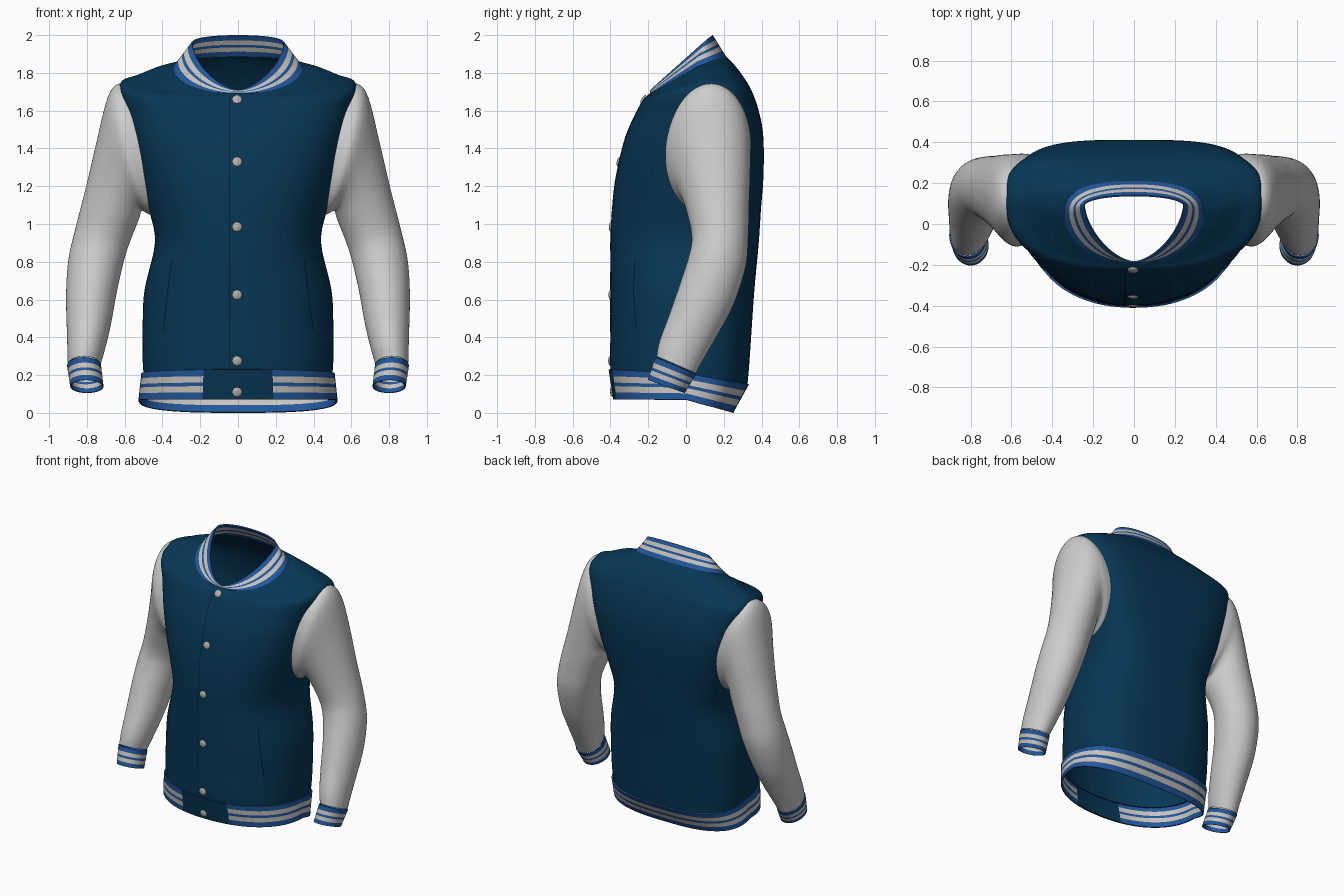
import bpy, bmesh, math
from mathutils import Vector
from mathutils.bvhtree import BVHTree

cube = bpy.data.objects.get("Cube")
if cube:
    bpy.data.objects.remove(cube, do_unlink=True)


def material(name, rgb):
    m = bpy.data.materials.new(name)
    m.use_nodes = True
    m.diffuse_color = (*rgb, 1)
    bsdf = next(n for n in m.node_tree.nodes if n.type == "BSDF_PRINCIPLED")
    bsdf.inputs["Base Color"].default_value = (*rgb, 1)
    return m


NAVY = material("navy wool", (.002, .037, .09))
PALE = material("pale grey sleeve", (.61, .61, .61))
KNIT = material("light grey knit", (.57, .55, .52))
BLUE = material("bright blue knit", (.016, .095, .33))
DARK = material("dark seam", (.001, .012, .03))
METAL = material("button metal", (.45, .43, .41))
STRIPES = [0, .24, .45, .57, .78, 1]
SEGMENTS = 96


def finish(bm, name, mats, thickness=0, mirror=False):
    mesh = bpy.data.meshes.new(name)
    bm.to_mesh(mesh)
    bm.free()
    for m in mats:
        mesh.materials.append(m)
    mesh.shade_smooth()
    ob = bpy.data.objects.new(name, mesh)
    bpy.context.collection.objects.link(ob)
    if mirror:
        ob.modifiers.new("mirror", "MIRROR").use_mirror_merge = False
    if thickness:
        solid = ob.modifiers.new("cloth thickness", "SOLIDIFY")
        solid.thickness = thickness
        solid.offset = -1
        split = ob.modifiers.new("crisp rims", "EDGE_SPLIT")
        split.split_angle = math.radians(50)
    return ob


def smooth_rows(rows, steps):
    """Catmull-Rom interpolation through a list of section parameters."""
    out = []
    for i in range(len(rows) - 1):
        a, b, c, d = (rows[min(max(i + k, 0), len(rows) - 1)] for k in (-1, 0, 1, 2))
        for s in range(steps):
            t = s / steps
            out.append([q + t / 2 * (r - p + t * (2 * p - 5 * q + 4 * r - w
                        + t * (3 * (q - r) + w - p)))
                        for p, q, r, w in zip(a, b, c, d)])
    return out + [rows[-1]]


def blend(a, b, fractions):
    return [[p + (q - p) * f for p, q in zip(a, b)] for f in fractions]


def torso_point(row, t):
    # half width, widest y, front y, back y, front z, side z, back z, squareness
    hw, ys, yf, yb, zf, zs, zb, n = row
    front = math.sin(t) < 0
    n = n if front else max(2.2, 2 * n - 1.6)
    c, s = math.cos(t), abs(math.sin(t)) ** (2 / n)
    x = math.copysign(hw * abs(c) ** (2 / n), c)
    ye, ze = (yf, zf) if front else (yb, zb)
    return Vector((x, ys + (ye - ys) * s, zs + (ze - zs) * s))


def sleeve_point(row, t):
    # centre, outward half axis (x, z), forward half axis (y, z)
    cx, cy, cz, ux, uz, vy, vz = row
    c, s = math.cos(t), math.sin(t)
    return Vector((cx + ux * c, cy + vy * s, cz + uz * c + vz * s))


def loft(rows, point, paint=lambda row, centre: 0):
    bm = bmesh.new()
    rings = [[bm.verts.new(point(r, 2 * math.pi * j / SEGMENTS)) for j in range(SEGMENTS)]
             for r in rows]
    for i, (low, high) in enumerate(zip(rings, rings[1:])):
        for j in range(SEGMENTS):
            k = (j + 1) % SEGMENTS
            f = bm.faces.new((low[j], low[k], high[k], high[j]))
            f.material_index = paint(i, f.calc_center_median())
    bm.normal_update()
    return bm


def level(z, hw, yf, yb, ys=.05, n=2.4):
    return (hw, ys, yf, yb, z, z, z, n)


# Torso, from the waistband to the neckline
hem_top = (.512, 0, -.41, .333, .23, .21, .15, 2.2)
hem_bottom = (.527, 0, -.385, .25, .07, .07, 0, 2.2)
neck = (.34, .05, -.19, .21, 1.69, 1.83, 1.89, 2.1)
torso = [
    (.5, 0, -.4, .325, .225, .205, .145, 2.2),
    (.505, .01, -.402, .335, .3, .29, .26, 2.2),
    level(.45, .505, -.4, .348, .02, 2.2),
    level(.65, .495, -.4, .362, .03, 2.2),
    level(.9, .44, -.4, .385, .05, 2.3),
    level(1.08, .472, -.392, .397, .08),
    level(1.25, .515, -.372, .41, .1, 2.55),
    level(1.45, .562, -.325, .41, .12, 2.7),
    level(1.58, .594, -.27, .39, .12, 2.7),
    (.625, .12, -.225, .35, 1.66, 1.742, 1.7, 2.6),
    (.53, .11, -.205, .3, 1.68, 1.79, 1.785, 2.3),
    (.42, .08, -.195, .245, 1.688, 1.828, 1.855, 2.1),
    neck,
]
body_bm = loft(smooth_rows(torso, 5), torso_point)
surface = BVHTree.FromBMesh(body_bm)
finish(body_bm, "torso", [NAVY], .008)

# Striped waistband with a plain front tab
def hem_paint(row, centre):
    return 2 if abs(centre.x) < .185 and centre.y < 0 else row % 2

hem_bm = loft(blend(hem_bottom, hem_top, STRIPES), torso_point, hem_paint)
hem_surface = BVHTree.FromBMesh(hem_bm)
finish(hem_bm, "waistband", [BLUE, KNIT, NAVY], .01)

# Striped collar, tapering to the front
collar_top = (.245, .09, -.19, .142, 1.71, 1.96, 2, 1.6)
finish(loft(blend(neck, collar_top, STRIPES), torso_point, lambda row, c: row % 2),
       "collar", [BLUE, KNIT], .008)

# Sleeves, from inside the armhole to the wrist
cuff_top = (.815, -.055, .25, .09, 0, -.108, .045)
cuff_end = (.8, -.105, .14, .088, 0, -.098, .035)
sleeve = [
    (.47, .12, 1.39, .08, .325, -.214, -.02),
    (.54, .12, 1.395, .09, .347, -.224, -.02),
    (.588, .118, 1.365, .102, .305, -.224, -.02),
    (.63, .145, 1.25, .12, .18, -.195, -.02),
    (.665, .165, 1.11, .14, .085, -.17, -.01),
    (.717, .18, .94, .143, .04, -.15, 0),
    (.753, .165, .8, .145, .01, -.15, .03),
    (.777, .11, .63, .133, 0, -.14, .06),
    (.79, .04, .47, .117, 0, -.125, .06),
    (.805, -.025, .33, .098, 0, -.115, .05),
    (.815, -.052, .255, .086, 0, -.104, .045),
]
finish(loft(smooth_rows(sleeve, 5), sleeve_point), "sleeves", [PALE], .006, True)
finish(loft(blend(cuff_top, cuff_end, STRIPES), sleeve_point, lambda row, c: row % 2),
       "cuffs", [BLUE, KNIT], .006, True)


def on_front(x, z, tree=surface):
    hit, normal, _, _ = tree.ray_cast(Vector((x, -2, z)), Vector((0, 1, 0)))
    return hit, normal


def ribbon(name, start, end, width, mirror=False, count=40):
    """Thin strip laid on the front of the torso between two (x, z) points."""
    bm = bmesh.new()
    pairs = []
    for i in range(count + 1):
        x, z = (a + (b - a) * i / count for a, b in zip(start, end))
        pair = []
        for side in (-.5, .5):
            hit, normal = on_front(x + side * width, z)
            pair.append(bm.verts.new(hit + normal * .002))
        pairs.append(pair)
    for (a, b), (c, d) in zip(pairs, pairs[1:]):
        bm.faces.new((a, b, d, c))
    finish(bm, name, [DARK], 0, mirror)


# Front opening and slanted pocket slits
ribbon("front_opening", (-.045, .24), (-.045, 1.67), .006)
ribbon("pocket_slits", (.35, .81), (.395, .44), .006, True)

# Low domed snap buttons
for number, z in enumerate((.11, .275, .625, .985, 1.33, 1.66)):
    hit, normal = on_front(-.005, z, surface if number else hem_surface)
    bm = bmesh.new()
    bmesh.ops.create_uvsphere(bm, u_segments=24, v_segments=12, radius=.026)
    bmesh.ops.delete(bm, geom=[v for v in bm.verts if v.co.z < -.001], context="VERTS")
    bmesh.ops.scale(bm, vec=(1, 1, .4), verts=bm.verts)
    button = finish(bm, f"button_{number + 1}", [METAL])
    button.location = hit
    button.rotation_euler = normal.to_track_quat("Z", "Y").to_euler()
